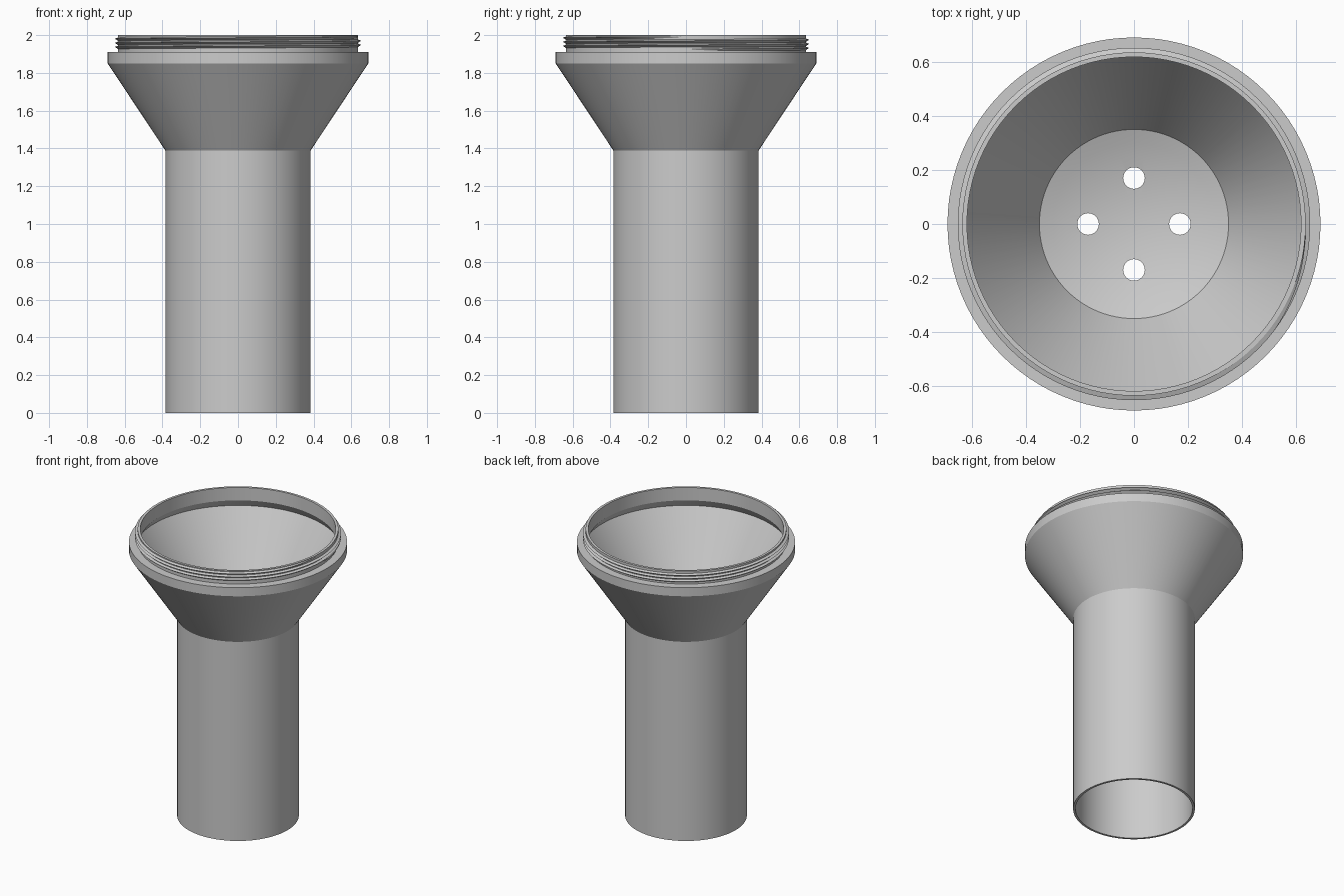
import bpy, bmesh, math

if "Cube" in bpy.data.objects:
    bpy.data.objects.remove(bpy.data.objects["Cube"])

SEG = 96
grey = bpy.data.materials.new("plain_grey")
grey.diffuse_color = (0.6, 0.6, 0.6, 1)
grey.use_nodes = True
grey.node_tree.nodes["Principled BSDF"].inputs["Base Color"].default_value = grey.diffuse_color


def make_object(name, bm):
    bmesh.ops.recalc_face_normals(bm, faces=bm.faces)
    mesh = bpy.data.meshes.new(name)
    bm.to_mesh(mesh)
    bm.free()
    mesh.materials.append(grey)
    obj = bpy.data.objects.new(name, mesh)
    bpy.context.collection.objects.link(obj)
    return obj


def activate(obj):
    bpy.ops.object.select_all(action='DESELECT')
    obj.select_set(True)
    bpy.context.view_layer.objects.active = obj


def smooth(obj, angle=25):
    activate(obj)
    bpy.ops.object.shade_smooth_by_angle(angle=math.radians(angle))


def lathe(name, profile):
    """Revolve a list of (radius, height) points around z."""
    bm = bmesh.new()
    verts = [bm.verts.new((r, 0, z)) for r, z in profile]
    edges = [bm.edges.new(pair) for pair in zip(verts, verts[1:])]
    bmesh.ops.spin(bm, geom=verts + edges, cent=(0, 0, 0), axis=(0, 0, 1),
                   angle=2 * math.pi, steps=SEG, use_merge=True)
    bmesh.ops.remove_doubles(bm, verts=bm.verts, dist=1e-5)
    return make_object(name, bm)


# Tube, funnel, shoulder and lip, closed inside by a shallow dished floor
STEPS = 7
dish_top = [(0.35 * (1 - i / STEPS), 1.39 - 0.07 * (1 - (1 - i / STEPS) ** 2))
            for i in range(1, STEPS + 1)]
dish_under = [(0.37 * i / STEPS, 1.295 + 0.07 * (i / STEPS) ** 2)
              for i in range(STEPS + 1)]
body = lathe("funnel_body",
             [(0.37, 0), (0.385, 0), (0.385, 1.39), (0.69, 1.85), (0.69, 1.91),
              (0.635, 1.91), (0.635, 2.0), (0.618, 2.0), (0.618, 1.91),
              (0.65, 1.86), (0.35, 1.39)] + dish_top + dish_under + [(0.37, 0)])

# Four drain holes through the floor
bm = bmesh.new()
for k in range(4):
    a = k * math.pi / 2
    made = bmesh.ops.create_cone(bm, cap_ends=True, segments=32, radius1=0.04,
                                 radius2=0.04, depth=0.4)
    bmesh.ops.translate(bm, verts=made["verts"],
                        vec=(0.17 * math.cos(a), 0.17 * math.sin(a), 1.34))
cutter = make_object("hole_cutter", bm)
cutter.hide_render = True
activate(body)
cut = body.modifiers.new("drain_holes", 'BOOLEAN')
cut.operation = 'DIFFERENCE'
cut.solver = 'EXACT'
cut.object = cutter
bpy.ops.object.modifier_apply(modifier=cut.name)
bpy.data.objects.remove(cutter)
smooth(body)

# Helical screw thread around the lip, fading out at both ends
TURNS, PITCH, START = 3, 0.0265, 1.9135
bm = bmesh.new()
rows = []
count = TURNS * SEG
for i in range(count + 1):
    a = 2 * math.pi * i / SEG
    fade = min(1, i / 10, (count - i) / 10)
    z = START + (0.078 - PITCH * 0.5) * i / count
    rows.append([bm.verts.new((r * math.cos(a), r * math.sin(a), z + dz))
                 for r, dz in ((0.632, 0), (0.634 + 0.018 * fade, PITCH / 2),
                               (0.632, PITCH * 0.8))])
for p, q in zip(rows, rows[1:]):
    for j in range(3):
        k = (j + 1) % 3
        bm.faces.new((p[j], q[j], q[k], p[k]))
bm.faces.new(rows[0])
bm.faces.new(rows[-1])
smooth(make_object("screw_thread", bm))
